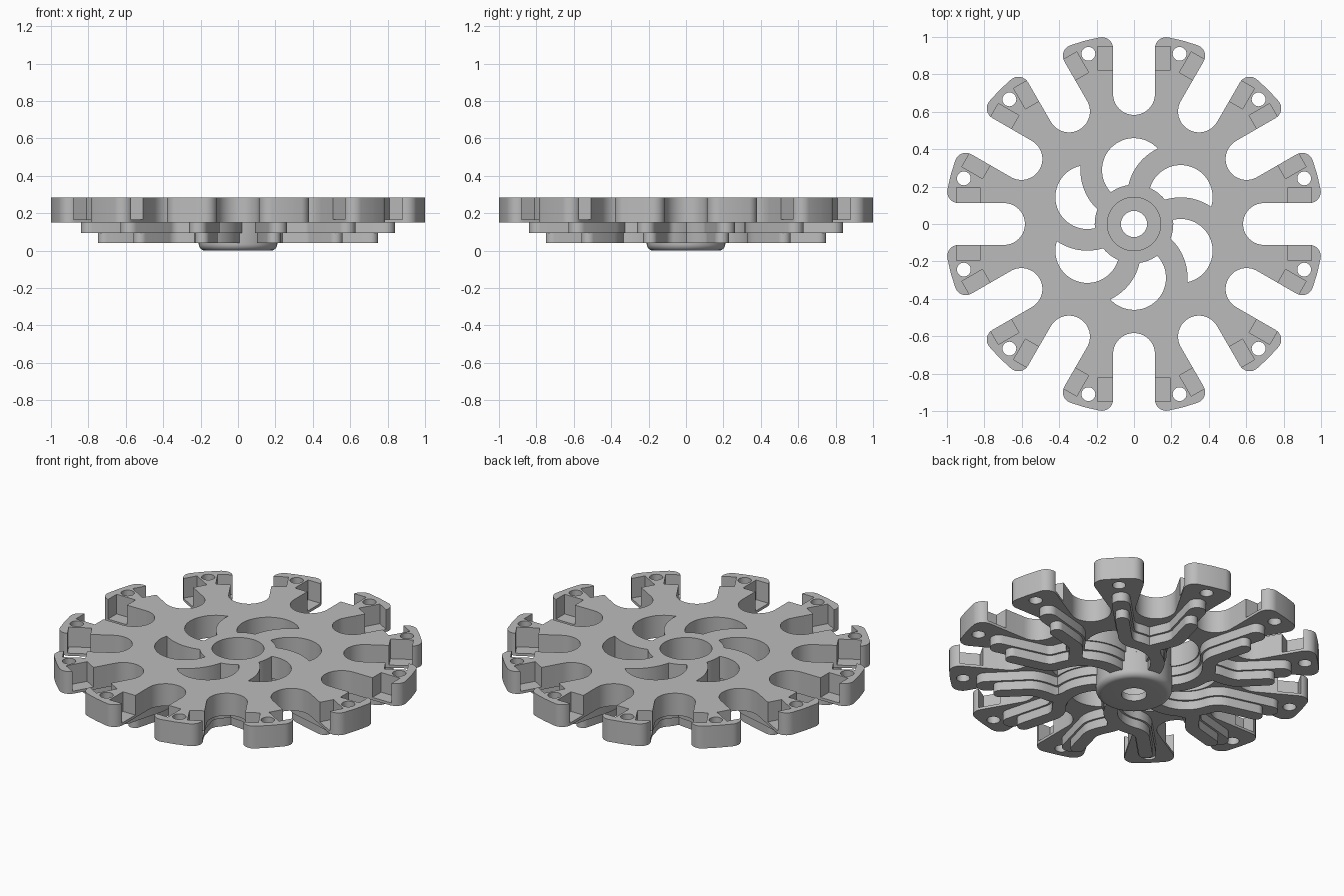
import bpy, bmesh
from math import sin, cos, pi, radians, atan2, sqrt, hypot
from mathutils import Vector, Matrix

if "Cube" in bpy.data.objects:
    bpy.data.objects.remove(bpy.data.objects["Cube"])

grey = bpy.data.materials.new("plain grey")
grey.use_nodes = True
grey.diffuse_color = (0.5, 0.5, 0.5, 1)
grey.node_tree.nodes["Principled BSDF"].inputs["Base Color"].default_value = (0.5, 0.5, 0.5, 1)

PLATE_LOW, PLATE_TOP = 0.15, 0.285
HUB_R, BORE_R = 0.21, 0.143


def arc(c, r, a0, a1, n):
    return [Vector((c[0] + r * cos(a0 + (a1 - a0) * i / n),
                    c[1] + r * sin(a0 + (a1 - a0) * i / n))) for i in range(n + 1)]


def polar(r, degrees):
    return Vector((r * cos(radians(degrees)), r * sin(radians(degrees))))


def prism(bm, outline, z0, z1, turn=0):
    rot = Matrix.Rotation(radians(turn), 3, "Z")
    low = [bm.verts.new(rot @ Vector((p[0], p[1], z0))) for p in outline]
    high = [bm.verts.new(rot @ Vector((p[0], p[1], z1))) for p in outline]
    bm.faces.new(low[::-1])
    bm.faces.new(high)
    for i in range(len(low)):
        j = (i + 1) % len(low)
        bm.faces.new((low[i], low[j], high[j], high[i]))


def make(name, bm):
    bmesh.ops.recalc_face_normals(bm, faces=bm.faces)
    mesh = bpy.data.meshes.new(name)
    bm.to_mesh(mesh)
    bm.free()
    mesh.materials.append(grey)
    ob = bpy.data.objects.new(name, mesh)
    bpy.context.collection.objects.link(ob)
    return ob


def meet(c1, r1, c2, r2, side):
    """Crossing point of two circles, on the chosen side of the line c1-c2."""
    d = c2 - c1
    a = (r1 * r1 - r2 * r2 + d.length_squared) / (2 * d.length)
    h = sqrt(r1 * r1 - a * a)
    u = d.normalized()
    return c1 + u * a + Vector((-u.y, u.x)) * h * side


def arc_between(c, r, p, q, ccw, n):
    a, b = atan2(p.y - c.y, p.x - c.x), atan2(q.y - c.y, q.x - c.x)
    if ccw and b < a:
        b += 2 * pi
    if not ccw and b > a:
        b -= 2 * pi
    return arc(c, r, a, b, n)


# Slotted plate outline: round slot bottom, filleted arm tips
HALF, SLOT_Y, FIL, RIM = 0.112, 0.695, 0.06, 1.0145
fx = HALF + FIL
fy = sqrt((RIM - FIL) ** 2 - fx ** 2)
lean = atan2(fy, fx)
right_tip = arc((fx, fy), FIL, pi, lean, 8)
left_tip = [Vector((-p.x, p.y)) for p in reversed(right_tip)]
slot = left_tip + arc((0, SLOT_Y), HALF, pi, 2 * pi, 20) + right_tip
outline = []
for k in range(12):
    rot = Matrix.Rotation(radians(-30 * k), 2)
    outline += [rot @ p for p in slot]
    outline.append(rot @ polar(RIM, 75))
bm = bmesh.new()
prism(bm, outline, PLATE_LOW, PLATE_TOP)
plate = make("slotted_plate", bm)

# Cutters: bore, swirl windows, tip holes and tip pockets
origin = Vector((0, 0))
WIN_R, SPOKE_R, WIN_C = 0.171, 0.2865, 0.288
win_a, win_b = polar(WIN_C, 30), polar(WIN_C, -30)
p1 = meet(origin, HUB_R, win_a, WIN_R, 1)
p2 = meet(origin, HUB_R, win_b, SPOKE_R, 1)
p3 = meet(win_b, SPOKE_R, win_a, WIN_R, -1)
window = (arc_between(win_a, WIN_R, p3, p1, True, 32)[:-1]
          + arc_between(origin, HUB_R, p1, p2, False, 6)[:-1]
          + arc_between(win_b, SPOKE_R, p2, p3, False, 14)[:-1])
bm = bmesh.new()
prism(bm, arc(origin, BORE_R, 0, 2 * pi, 48)[:-1], 0.1, 0.4)
for k in range(6):
    prism(bm, window, 0.1, 0.4, 60 * k)
PX, PY0, PY1 = 0.195, 0.823, 0.95
for k in range(12):
    prism(bm, arc(polar(0.942, 15), 0.037, 0, 2 * pi, 24)[:-1], 0.1, 0.4, 30 * k)
    prism(bm, [(-PX, PY0), (PX, PY0), (PX, PY1), (-PX, PY1)], 0.166, 0.4, 30 * k)
cutter = make("plate_cutter", bm)
cutter.hide_render = True
mod = plate.modifiers.new("cutouts", "BOOLEAN")
mod.operation, mod.solver, mod.object = "DIFFERENCE", "EXACT", cutter
bpy.context.view_layer.objects.active = plate
bpy.ops.object.modifier_apply(modifier=mod.name)
bpy.data.objects.remove(cutter)

# Hub: turned cup with a rounded lower edge and a small hole
bm = bmesh.new()
ROUND = 0.035
profile = ([(0.07, 0)] + [tuple(p) for p in arc((HUB_R - ROUND, ROUND), ROUND, -pi / 2, 0, 6)]
           + [(HUB_R, PLATE_LOW), (BORE_R, PLATE_LOW), (BORE_R, 0.04), (0.07, 0.04)])
vs = [bm.verts.new((r, 0, z)) for r, z in profile]
es = [bm.edges.new((vs[i], vs[(i + 1) % len(vs)])) for i in range(len(vs))]
bmesh.ops.spin(bm, geom=vs + es, cent=(0, 0, 0), axis=(0, 0, 1), angle=2 * pi, steps=64)
bmesh.ops.remove_doubles(bm, verts=bm.verts, dist=0.0001)
make("hub", bm)


# Rib centre lines: along the spoke, then curving out under an arm
RIB_R, BEND = 0.228, 0.1


def near_path(reach):
    """Follows the spoke, then bends onto the arm on the window side."""
    off, along = WIN_C * sin(radians(15)), WIN_C * cos(radians(15))
    s = along + sqrt((RIB_R + BEND) ** 2 - (BEND + off) ** 2)
    rot = Matrix.Rotation(radians(-15), 2)
    centre = rot @ Vector((s, BEND))
    touch = win_b + (centre - win_b).normalized() * RIB_R
    start = win_b + polar(RIB_R, 114)
    return (arc_between(win_b, RIB_R, start, touch, False, 20)
            + arc_between(centre, BEND, touch, rot @ Vector((s, 0)), True, 10)[1:]
            + [polar(reach, -15)])


def far_path(reach):
    """Leaves the spoke early and swings back onto the previous arm."""
    path = arc(win_b, RIB_R, radians(114), radians(50), 14)
    a, d = path[-1], polar(0.58, 15)
    b, c = a + polar(0.08, -40), d - polar(0.08, 15)
    for i in range(1, 15):
        t = i / 14
        u = 1 - t
        path.append(a * u ** 3 + b * 3 * u * u * t + c * 3 * u * t * t + d * t ** 3)
    return path + [polar(reach, 15)]


def ribbon(path, half):
    left, right = [], []
    for i, p in enumerate(path):
        d = (path[min(i + 1, len(path) - 1)] - path[max(i - 1, 0)]).normalized()
        n = Vector((-d.y, d.x)) * half
        left.append(p + n)
        right.append(p - n)
    heading = atan2(d.y, d.x)
    cap = arc(path[-1], half, heading - pi / 2, heading + pi / 2, 10)
    return right[:-1] + cap + left[-2::-1]


# Two stepped layers of ribs under the plate
for name, half, reach, z0, z1 in (("upper_ribs", 0.05, 0.818, 0.095, 0.155),
                                  ("lower_ribs", 0.038, 0.737, 0.042, 0.1)):
    bm = bmesh.new()
    for k in range(6):
        for path in (near_path(reach), far_path(reach)):
            prism(bm, ribbon(path, half), z0, z1, 60 * k)
    make(name, bm)

# Smooth the round walls, keep the edges crisp
for ob in bpy.context.collection.objects:
    if ob.type == "MESH" and grey.name in ob.data.materials:
        bpy.ops.object.select_all(action="DESELECT")
        ob.select_set(True)
        bpy.context.view_layer.objects.active = ob
        bpy.ops.object.shade_smooth_by_angle(angle=radians(30))
